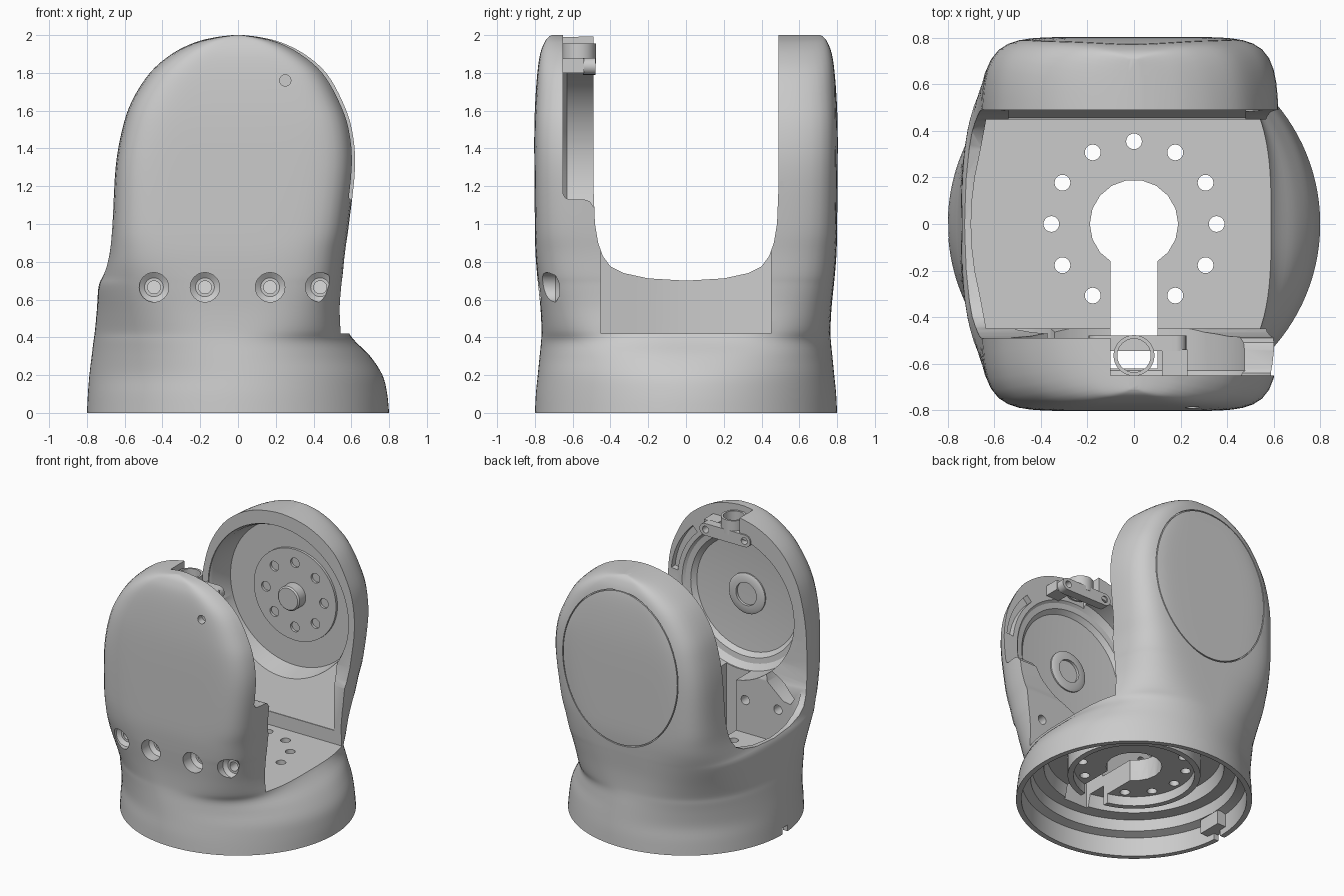
import bpy, bmesh, math
from mathutils import Matrix, Vector

if "Cube" in bpy.data.objects:
    bpy.data.objects.remove(bpy.data.objects["Cube"])

CZ = 1.32  # height of the pivot axis


def make(name, bm):
    bmesh.ops.remove_doubles(bm, verts=bm.verts, dist=1e-5)
    bmesh.ops.recalc_face_normals(bm, faces=bm.faces)
    me = bpy.data.meshes.new(name)
    bm.to_mesh(me)
    bm.free()
    ob = bpy.data.objects.new(name, me)
    bpy.context.collection.objects.link(ob)
    return ob


def add_lathe(bm, pts, at=(0, 0, 0), axis='Z', scale=(1, 1), seg=64):
    """Spin a closed (radius, height) outline round z, or round y when axis is Y."""
    m = Matrix.Translation(at)
    if axis == 'Y':
        m = m @ Matrix.Rotation(-math.pi / 2, 4, 'X')
    rings = []
    for i in range(seg):
        a = 2 * math.pi * i / seg
        rings.append([bm.verts.new(m @ Vector((r * math.cos(a) * scale[0], r * math.sin(a) * scale[1], h)))
                      for r, h in pts])
    n = len(pts)
    for i in range(seg):
        A, B = rings[i], rings[(i + 1) % seg]
        for j in range(n):
            k = (j + 1) % n
            if pts[j][0] == 0 and pts[k][0] == 0:
                continue
            if pts[j][0] == 0:
                bm.faces.new((A[j], B[k], A[k]))
            elif pts[k][0] == 0:
                bm.faces.new((A[j], B[j], A[k]))
            else:
                bm.faces.new((A[j], B[j], B[k], A[k]))
    # weld the pole points of this solid
    poles = [v for R in rings for v, p in zip(R, pts) if p[0] == 0]
    bmesh.ops.remove_doubles(bm, verts=poles, dist=1e-6)


def lathe(name, pts, **kw):
    bm = bmesh.new()
    add_lathe(bm, pts, **kw)
    return make(name, bm)


def rod(r, a, b):
    return [(0, a), (r, a), (r, b), (0, b)]


def prism(name, pts, axis, lo, hi):
    """Extrude an outline along an axis; outline is in the two other axes."""
    put = {'X': lambda p, h: (h, p[0], p[1]), 'Y': lambda p, h: (p[0], h, p[1]),
           'Z': lambda p, h: (p[0], p[1], h)}[axis]
    bm = bmesh.new()
    A = [bm.verts.new(put(p, lo)) for p in pts]
    B = [bm.verts.new(put(p, hi)) for p in pts]
    bm.faces.new(A)
    bm.faces.new(B)
    for i in range(len(pts)):
        k = (i + 1) % len(pts)
        bm.faces.new((A[i], A[k], B[k], B[i]))
    return make(name, bm)


def box(name, x, y, z):
    return prism(name, [(x[0], y[0]), (x[1], y[0]), (x[1], y[1]), (x[0], y[1])], 'Z', *z)


def cut(ob, cutter):
    mod = ob.modifiers.new('cut', 'BOOLEAN')
    mod.operation, mod.solver, mod.object = 'DIFFERENCE', 'EXACT', cutter
    bpy.context.view_layer.objects.active = ob
    bpy.ops.object.modifier_apply(modifier=mod.name)
    bpy.data.objects.remove(cutter)


# Outer skin: z, left x, right x, half depth, squareness on the right, squareness on the left
rows = [(0, -.8, .8, .8, 2, 2), (.1, -.795, .79, .795, 2, 2), (.2, -.787, .765, .785, 2.05, 2),
        (.3, -.775, .70, .775, 2.2, 2.1), (.38, -.765, .62, .767, 2.6, 2.2), (.44, -.757, .58, .765, 3.3, 2.3),
        (.55, -.747, .555, .77, 4.2, 2.7), (.67, -.738, .555, .782, 5, 3.3), (.73, -.715, .56, .788, 5.4, 3.9),
        (.85, -.685, .57, .797, 6, 5.2), (1.0, -.668, .59, .8, 7, 6.5), (1.3, -.65, .622, .803, 7.5, 7.5),
        (1.5, -.615, .605, .803, 7.5, 7.5), (1.65, -.565, .555, .798, 7, 7), (1.8, -.47, .47, .787, 6.5, 6.5),
        (1.9, -.355, .355, .772, 6, 6), (1.96, -.235, .235, .75, 6, 6), (1.988, -.125, .125, .73, 6, 6),
        (2, -.03, .03, .71, 6, 6)]


def smooth_rows(rows, steps=4):
    out = []
    for i in range(len(rows) - 1):
        p = [Vector(rows[max(0, min(len(rows) - 1, i + d))]) for d in (-1, 0, 1, 2)]
        for s in range(steps):
            t = s / steps
            out.append(.5 * (2 * p[1] + (p[2] - p[0]) * t + (2 * p[0] - 5 * p[1] + 4 * p[2] - p[3]) * t * t
                             + (3 * p[1] - p[0] - 3 * p[2] + p[3]) * t ** 3))
    return out + [Vector(rows[-1])]


bm = bmesh.new()
SEG, prev = 120, None
for z, xl, xr, hy, nr, nl in smooth_rows(rows):
    ring = []
    for i in range(SEG):
        a = 2 * math.pi * (i + .5) / SEG
        c, s = math.cos(a), math.sin(a)
        n = nr if c > 0 else nl
        r = (abs(c) ** n + abs(s) ** n) ** (-1 / n)
        ring.append(bm.verts.new(((xl + xr) / 2 + r * c * (xr - xl) / 2, r * s * hy, max(0, min(2, z)))))
    if prev:
        for i in range(SEG):
            k = (i + 1) % SEG
            bm.faces.new((prev[i], prev[k], ring[k], ring[i]))
    else:
        bm.faces.new(ring)
    prev = ring
bm.faces.new(prev)
body = make('fork_housing', bm)

# Gap between the two lobes, rounded at the bottom
half = [(.49, 2.3), (.49, 1.2), (.482, 1.0), (.465, .9), (.44, .83), (.40, .775), (.33, .74), (.2, .712)]
cut(body, prism('gap', half + [(0, .70)] + [(-y, z) for y, z in reversed(half)], 'X', -1.2, 1.2))
# Floor well, open to the right, bowed towards the left wall
bow = [(-.70 + .4 * (y / 10) ** 2, y / 10) for y in (-3.2, -2, -1, 0, 1, 2, 3.2)]
cut(body, prism('well', [(1.2, .45), (1.2, -.45), (-.635, -.45)] + bow + [(-.635, .45)], 'Z', .42, .86))
# Hollow underside leaving a hanging hub
cut(body, lathe('underside', [(0, -.1), (.765, -.1), (.76, .14), (.70, .16), (.69, .24), (.61, .25), (.59, .34),
                              (.45, .34), (.45, .19), (.41, .19), (.41, .26), (0, .26)], seg=96))
# Back lobe: round recess and sloped pocket below it
cut(body, lathe('back_recess', [(0, .4), (.58, .4), (.58, .5), (.565, .52), (.535, .69), (0, .69)],
                at=(-.01, 0, CZ), axis='Y', seg=96))
cut(body, prism('back_slope', [(.4, .52), (.455, .52), (.6, .95), (.6, 1.3), (.4, 1.3)], 'X', -.54, .48))
# Front lobe: stepped edge, dish and arc slot
step = [(-.65, 2.3), (-.65, 1.16), (-.64, 1.14), (-.62, 1.13), (-.54, 1.13), (-.51, 1.12), (-.49, 1.09),
        (-.3, 1.09), (-.3, 2.3)]
cut(body, prism('front_step', step, 'X', -.1, 1))
cut(body, lathe('front_dish', [(0, -.4), (.53, -.4), (.53, -.63), (.49, -.665), (.45, -.67), (.42, -.70),
                               (.22, -.715), (0, -.715)], at=(-.02, 0, CZ), axis='Y', seg=96))
arc = [math.radians(6 + 4.5 * i) for i in range(10)]
cut(body, prism('arc_slot', [(.525 * math.cos(a), CZ + .525 * math.sin(a)) for a in arc] +
                [(.58 * math.cos(a), CZ + .58 * math.sin(a)) for a in reversed(arc)], 'Y', -.695, -.4))
# Oblong pocket low on the left of the front lobe
cut(body, prism('oblong', [(-.58, .78), (-.55, .73), (-.49, .74), (-.36, .85), (-.34, .90), (-.38, .93),
                           (-.50, .87)], 'Y', -.60, -.3))
# Keyhole through the floor
cut(body, lathe('keyhole', rod(.19, -.2, .6), seg=18))
cut(body, box('key_slot', (-.1, .1), (-.62, -.05), (-.1, 1.0)))
# Ring of floor holes, screw holes and pin hole
bm = bmesh.new()
for i in range(-2, 10):
    if i != 9:
        a = math.radians(30 * i)
        add_lathe(bm, rod(.034, .1, .6), at=(.355 * math.cos(a), .355 * math.sin(a), 0), seg=20)
for x in (-.445, -.175, .17, .435):
    add_lathe(bm, [(0, -1), (.078, -1), (.078, -.69), (.05, -.67), (.034, -.67), (.034, -.4), (0, -.4)],
              at=(x, 0, .665), axis='Y', seg=32)
add_lathe(bm, rod(.03, -1, -.74), at=(.25, 0, 1.76), axis='Y', seg=20)
cut(body, make('holes', bm))
# Oval groove on the outer back face
cut(body, lathe('groove', [(.993, .765), (1.007, .765), (1.007, 1), (.993, 1)], at=(-.01, 0, 1.33),
                axis='Y', scale=(.475, .57), seg=96))
# Small notch in the left foot
cut(body, box('foot_notch', (-1, -.6), (-.06, 0), (-.1, .045)))

# Back drive plate with eight bolt holes and a boss
plate = lathe('drive_plate', rod(.34, .672, .70), at=(0, 0, CZ), axis='Y')
bm = bmesh.new()
for i in range(8):
    a = math.radians(45 * i)
    add_lathe(bm, rod(.036, .5, .69), at=(.24 * math.cos(a), 0, CZ + .24 * math.sin(a)), axis='Y', seg=20)
cut(plate, make('bolt_holes', bm))
boss = lathe('drive_boss', [(0, .59), (.08, .59), (.09, .60), (.09, .68), (0, .68)],
             at=(0, 0, CZ), axis='Y', seg=48)

# Front bearing ring
bearing = lathe('bearing_ring', [(.085, -.695), (.13, -.695), (.15, -.705), (.15, -.73), (.085, -.73)],
                at=(-.01, 0, CZ), axis='Y', seg=48)

# Cable clip at the top of the front lobe
ends = [(.18 + .045 * math.cos(a), 1.835 + .045 * math.sin(a)) for a in
        [math.radians(-90 + 18 * i) for i in range(11)]]
bar = prism('clip_bar', ends + [(-x + .03, z) for x, z in reversed(ends)], 'Y', -.545, -.48)
bm = bmesh.new()
for x in (-.145, .175):
    add_lathe(bm, rod(.025, -.7, -.4), at=(x, 0, 1.835), axis='Y', seg=20)
cut(bar, make('clip_holes', bm))
lug = box('clip_lug', (.12, .23), (-.66, -.54), (1.80, 1.875))
sleeve = lathe('cable_sleeve', [(.072, 1.85), (.088, 1.85), (.088, 1.955), (.072, 1.955)],
               at=(0, -.565, 0), seg=32)

# Key block inside the foot
key = box('foot_key', (-.775, -.69), (-.12, .06), (.045, .15))

bpy.ops.object.select_all(action='DESELECT')
for ob in (body, plate, boss, bearing, bar, lug, sleeve, key):
    ob.select_set(True)
bpy.context.view_layer.objects.active = body
bpy.ops.object.shade_smooth_by_angle(angle=math.radians(32))
